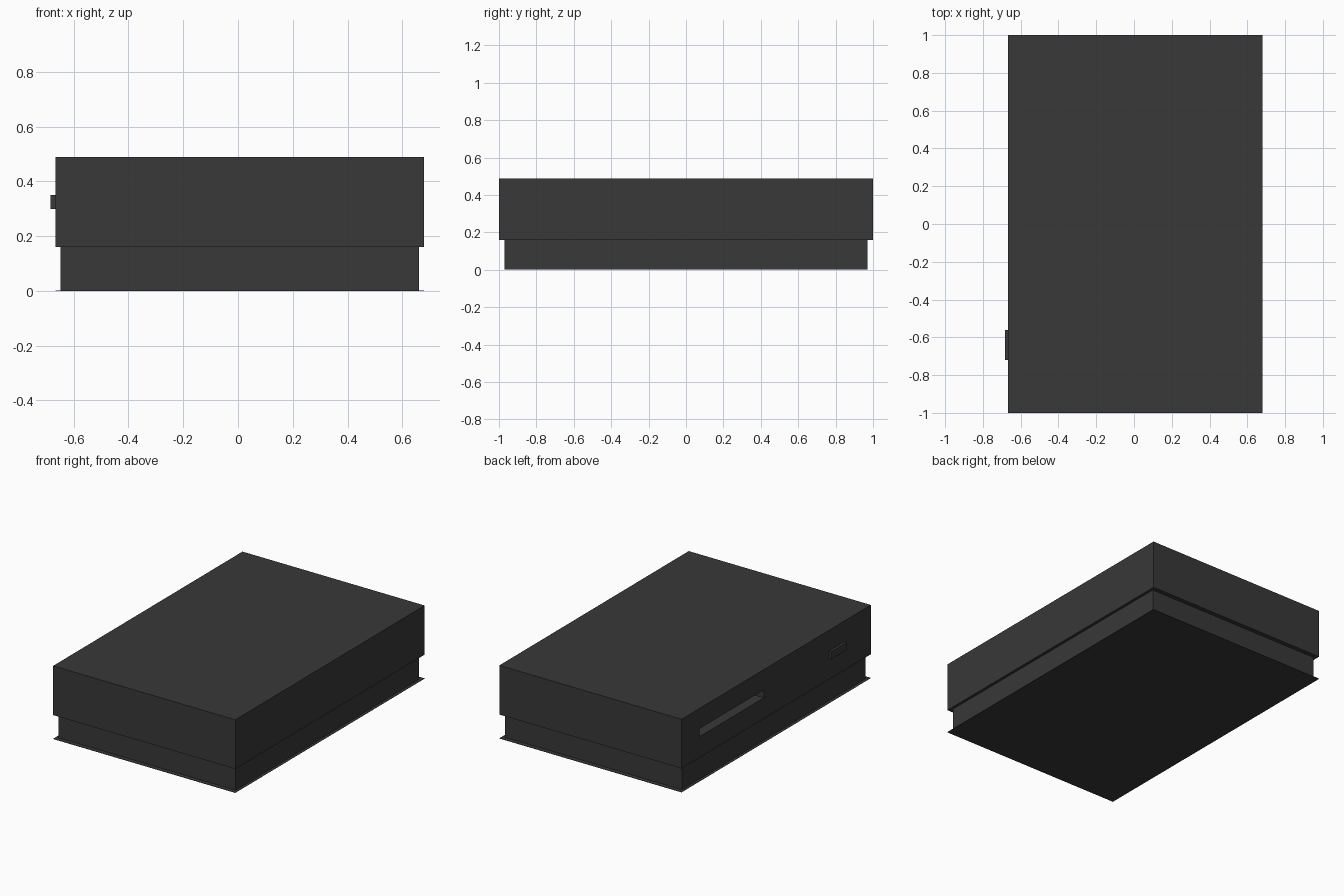
import bpy

if "Cube" in bpy.data.objects:
    bpy.data.objects.remove(bpy.data.objects["Cube"])

X0, X1 = -0.667, 0.68

mat = bpy.data.materials.new("dark_grey")
mat.diffuse_color = (0.04, 0.04, 0.04, 1)
mat.use_nodes = True
mat.node_tree.nodes["Principled BSDF"].inputs["Base Color"].default_value = mat.diffuse_color


def box(name, x, y, z):
    """Box from (min, max) ranges along each axis."""
    bpy.ops.mesh.primitive_cube_add(size=1)
    ob = bpy.context.object
    ob.name = name
    ob.location = [(a + b) / 2 for a, b in (x, y, z)]
    ob.scale = [b - a for a, b in (x, y, z)]
    bpy.ops.object.transform_apply(location=True, rotation=False, scale=True)
    ob.data.materials.append(mat)
    return ob


# thin base sheet, inset lower body, overhanging upper case
box("base_plate", (X0, X1), (-1, 1), (0, 0.002))
box("lower_body", (X0 + 0.019, X1 - 0.019), (-0.97, 0.97), (0.002, 0.162))
case = box("upper_case", (X0, X1), (-1, 1), (0.16, 0.489))

# long slot recessed in the left side
cutter = box("slot_cutter", (X0 - 0.05, X0 + 0.07), (0.13, 0.81), (0.30, 0.353))
cut = case.modifiers.new("slot", "BOOLEAN")
cut.operation = "DIFFERENCE"
cut.solver = "EXACT"
cut.object = cutter
bpy.context.view_layer.objects.active = case
bpy.ops.object.modifier_apply(modifier=cut.name)
bpy.data.objects.remove(cutter)

# raised button on the left side
box("side_button", (-0.684, X0 + 0.005), (-0.72, -0.56), (0.30, 0.35))
